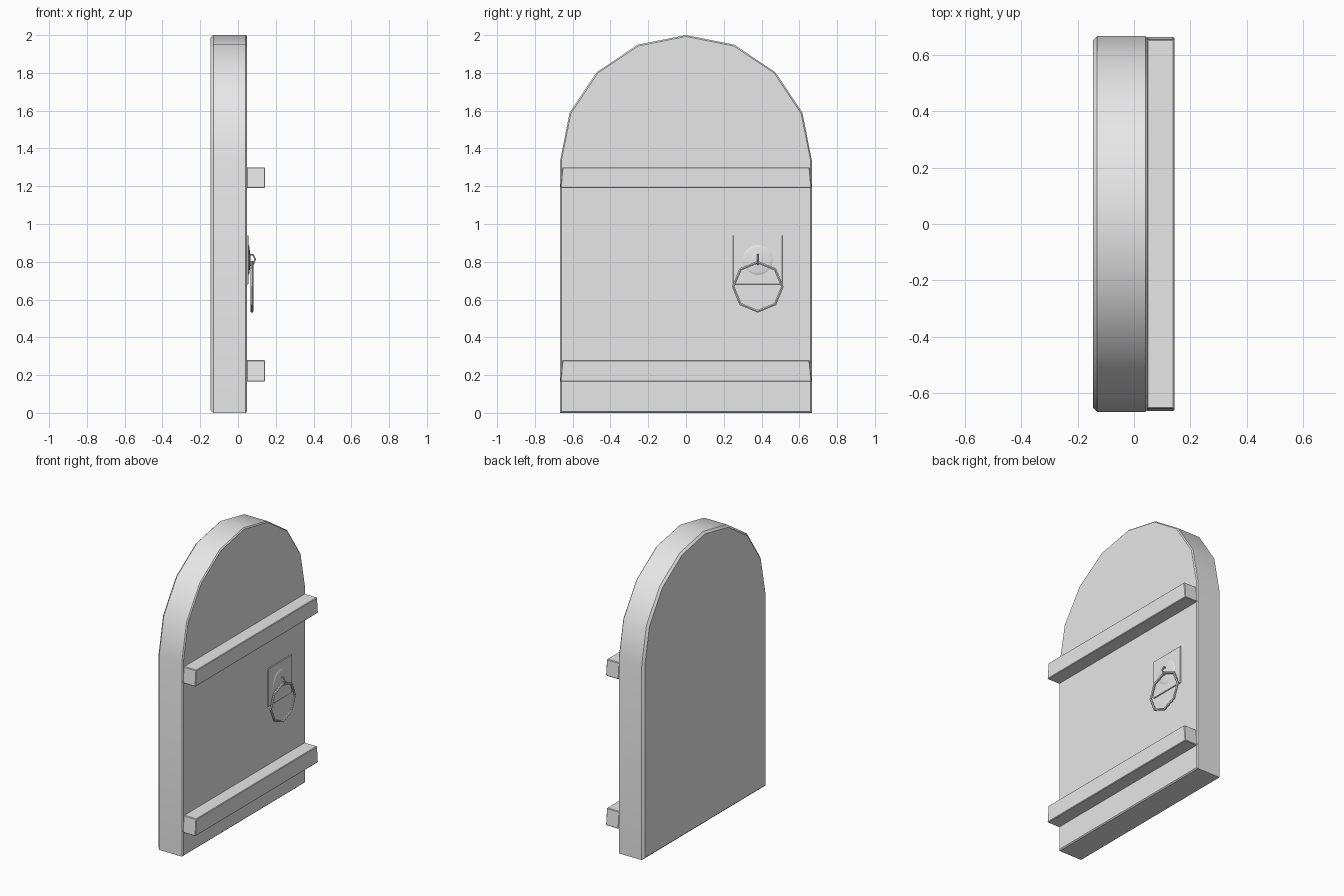
import bpy, bmesh
from math import pi, sin, cos, radians
from mathutils import Matrix, Vector

cube = bpy.data.objects.get("Cube")
if cube:
    bpy.data.objects.remove(cube, do_unlink=True)

GREY = (0.8, 0.8, 0.8, 1.0)
grey = bpy.data.materials.new("plain_grey")
grey.use_nodes = True
grey.diffuse_color = GREY
grey.node_tree.nodes["Principled BSDF"].inputs["Base Color"].default_value = GREY

FACE = 0.048     # x of the door's decorated face
BACK = -0.145
HALF = 0.667     # half width, also the arch radius


def finish(name, bm, angle=30):
    bmesh.ops.recalc_face_normals(bm, faces=bm.faces)
    mesh = bpy.data.meshes.new(name)
    bm.to_mesh(mesh)
    bm.free()
    obj = bpy.data.objects.new(name, mesh)
    bpy.context.collection.objects.link(obj)
    mesh.materials.append(grey)
    bpy.ops.object.select_all(action='DESELECT')
    obj.select_set(True)
    bpy.context.view_layer.objects.active = obj
    bpy.ops.object.shade_smooth_by_angle(angle=radians(angle))
    return obj


def bevel(bm, edges, width):
    bmesh.ops.bevel(bm, geom=edges, offset=width, segments=1, affect='EDGES')


def box(name, low, high, width=0.0, end_taper=0.0):
    bm = bmesh.new()
    bmesh.ops.create_cube(bm, size=1)
    low, high = Vector(low), Vector(high)
    for v in bm.verts:
        top = v.co.z > 0
        v.co = (low + high) / 2 + v.co * (high - low)
        if top:
            v.co.y -= end_taper if v.co.y > 0 else -end_taper
    if width:
        bevel(bm, bm.edges[:], width)
    return finish(name, bm)


# Arched door slab with chamfered rims
bm = bmesh.new()
outline = [(-HALF, 0), (HALF, 0)]
outline += [(HALF * cos(i * pi / 8), 2 - HALF + HALF * sin(i * pi / 8)) for i in range(9)]
panel = bm.faces.new([bm.verts.new((BACK, y, z)) for y, z in outline])
extruded = bmesh.ops.extrude_face_region(bm, geom=[panel], use_keep_orig=True)["geom"]
for v in extruded:
    if isinstance(v, bmesh.types.BMVert):
        v.co.x = FACE
for x, width in ((BACK, 0.014), (FACE, 0.007)):
    rim = [e for e in bm.edges if all(abs(v.co.x - x) < 1e-4 for v in e.verts)]
    bevel(bm, rim, width)
finish("door_panel", bm)

# Cross battens
for name, z0, z1 in (("upper_batten", 1.19, 1.30), ("lower_batten", 0.165, 0.28)):
    box(name, (FACE - 0.002, -0.665, z0), (0.143, 0.665, z1), 0.004, 0.01)

# Handle back plate
CY, CZ = 0.38, 0.81
box("handle_plate", (FACE - 0.002, CY - 0.13, CZ - 0.13), (0.055, CY + 0.13, CZ + 0.13), 0.002)

# Shallow domed boss on the plate
bm = bmesh.new()
for depth, r1, r2, x in ((0.006, 0.082, 0.07, 0.057), (0.006, 0.07, 0.025, 0.063)):
    place = Matrix.Translation((x, CY, CZ)) @ Matrix.Rotation(pi / 2, 4, 'Y')
    bmesh.ops.create_cone(bm, cap_ends=True, segments=16, radius1=r1, radius2=r2,
                          depth=depth, matrix=place)
finish("handle_boss", bm, 40)


# Bent wire helper
def wire(name, points, radius, closed):
    curve = bpy.data.curves.new(name, 'CURVE')
    curve.dimensions = '3D'
    curve.bevel_depth = radius
    curve.bevel_resolution = 1
    curve.use_fill_caps = not closed
    spline = curve.splines.new('POLY')
    spline.points.add(len(points) - 1)
    for p, co in zip(spline.points, points):
        p.co = (*co, 1)
    spline.use_cyclic_u = closed
    curve.materials.append(grey)
    obj = bpy.data.objects.new(name, curve)
    bpy.context.collection.objects.link(obj)
    bpy.ops.object.select_all(action='DESELECT')
    obj.select_set(True)
    bpy.context.view_layer.objects.active = obj
    bpy.ops.object.convert(target='MESH')
    bpy.ops.object.shade_smooth_by_angle(angle=radians(40))


# Staple holding the ring, then the eight-sided pull ring
staple = [(0.060, 0.838), (0.080, 0.838), (0.091, 0.814), (0.082, 0.788), (0.067, 0.788)]
wire("ring_staple", [(x, CY, z) for x, z in staple], 0.005, False)
wire("pull_ring", [(0.074, CY + 0.13 * sin(i * pi / 4), 0.668 + 0.13 * cos(i * pi / 4))
                   for i in range(8)], 0.008, True)
